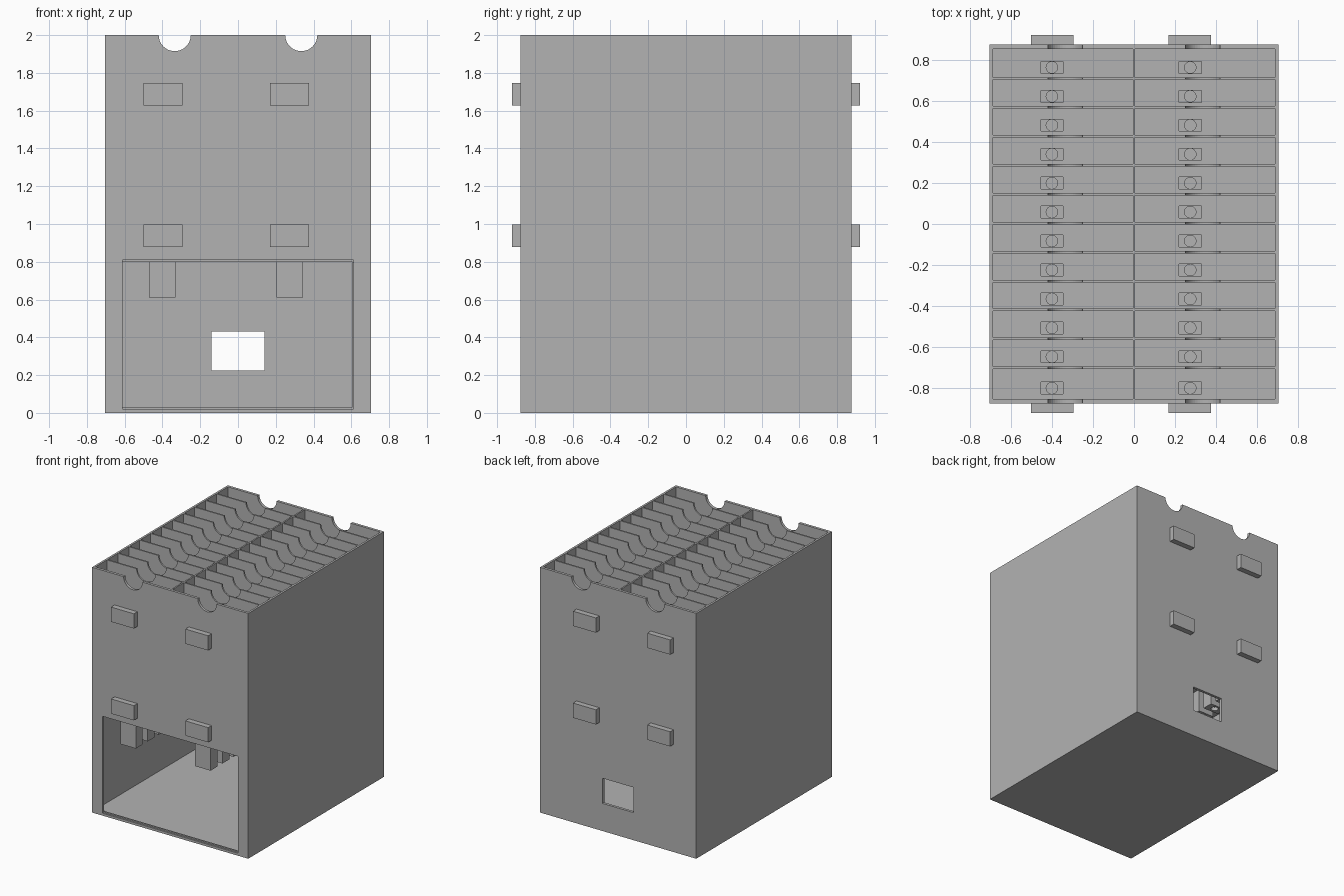
import bpy
from math import pi, cos, sin
from mathutils import Matrix

cube = bpy.data.objects.get("Cube")
if cube:
    bpy.data.objects.remove(cube, do_unlink=True)

grey = bpy.data.materials.new("light_grey")
grey.use_nodes = True
grey.diffuse_color = (0.45, 0.45, 0.45, 1)
grey.node_tree.nodes["Principled BSDF"].inputs["Base Color"].default_value = (0.45, 0.45, 0.45, 1)

# Main dimensions
W, D, H = 0.705, 0.875, 2.0          # half width, half depth, height
IN_X, IN_Y = 0.688, 0.853            # inner faces of the walls
CEILING, SLOT_FLOOR = 0.80, 0.82
NOTCH_X, NOTCH_R = 0.335, 0.085
POST_X = (-0.40, 0.274)
POST_BOTTOM = 0.61


def rect(x0, x1, y0, y1):
    return [(x0, y0), (x1, y0), (x1, y1), (x0, y1)]


def rect_at(x, y, hx, hy):
    return rect(x - hx, x + hx, y - hy, y + hy)


def circle(x, y, r, n=24):
    return [(x + r * cos(2 * pi * i / n), y + r * sin(2 * pi * i / n)) for i in range(n)]


def notched(x0, x1, z0, notches):
    """Upright panel outline with half-round finger notches in its top edge."""
    pts = [(x0, H), (x0, z0), (x1, z0), (x1, H)]
    for c in sorted(notches, reverse=True):
        pts += [(c + NOTCH_R * cos(pi * i / 20), H - NOTCH_R * sin(pi * i / 20))
                for i in range(21)]
    return pts


def plate(name, loops, lo, hi, axis="z"):
    """Outline with optional holes, extruded from lo to hi along z or y."""
    curve = bpy.data.curves.new(name, "CURVE")
    curve.dimensions = "2D"
    curve.fill_mode = "BOTH"
    curve.extrude = (hi - lo) / 2
    for loop in loops:
        spline = curve.splines.new("POLY")
        spline.points.add(len(loop) - 1)
        for point, (u, v) in zip(spline.points, loop):
            point.co = (u, v, 0, 1)
        spline.use_cyclic_u = True
    temp = bpy.data.objects.new(name + "_outline", curve)
    bpy.context.collection.objects.link(temp)
    graph = bpy.context.evaluated_depsgraph_get()
    mesh = bpy.data.meshes.new_from_object(temp.evaluated_get(graph))
    bpy.data.objects.remove(temp, do_unlink=True)
    bpy.data.curves.remove(curve)
    mid = (lo + hi) / 2
    if axis == "z":
        mesh.transform(Matrix.Translation((0, 0, mid)))
    else:
        mesh.transform(Matrix.Translation((0, mid, 0)) @ Matrix.Rotation(pi / 2, 4, "X"))
    mesh.shade_flat()
    mesh.materials.clear()
    mesh.materials.append(grey)
    obj = bpy.data.objects.new(name, mesh)
    bpy.context.collection.objects.link(obj)
    return obj


# Outer shell
outline = notched(-W, W, 0, (-NOTCH_X, NOTCH_X))
plate("front_wall", [outline, rect(-0.612, 0.612, 0.02, 0.81)], -D, -IN_Y, "y")
plate("back_wall", [outline, rect(-0.14, 0.14, 0.225, 0.43)], IN_Y, D, "y")
plate("left_wall", [rect(IN_X, W, -IN_Y, IN_Y)], 0, H)
plate("right_wall", [rect(-W, -IN_X, -IN_Y, IN_Y)], 0, H)
plate("base", [rect(-IN_X, IN_X, -IN_Y, IN_Y)], 0, 0.02)

# Thin stops around the front opening
plate("sill_lip", [rect(-0.612, 0.612, 0.02, 0.03)], -0.862, -IN_Y, "y")
plate("side_lip", [rect(0.605, 0.612, 0.03, CEILING)], -0.862, -IN_Y, "y")

# Slot dividers
plate("centre_divider", [rect(-0.006, 0.006, -IN_Y, IN_Y)], SLOT_FLOOR, H)
pitch = 0.141
for i in range(11):
    y = 0.709 - pitch * i
    for side, sign in (("left", 1), ("right", -1)):
        x0, x1 = sorted((sign * 0.006, sign * IN_X))
        plate(f"{side}_divider_{i + 1}",
              [notched(x0, x1, SLOT_FLOOR, (sign * NOTCH_X,))],
              y - 0.006, y + 0.006, "y")

# Slot floor with a socket for every slot
rows = [0.763 - pitch * i for i in range(11)] + [-0.80]
sockets = [(x, y) for x in POST_X for y in rows]
plate("slot_floor",
      [rect(-IN_X, IN_X, -IN_Y, IN_Y)] + [rect_at(x, y, 0.054, 0.029) for x, y in sockets],
      CEILING, SLOT_FLOOR)

# Hanging socket posts: rectangular pocket above, round hole at the bottom
for n, (x, y) in enumerate(sockets, 1):
    outer = rect(x - 0.07, x + 0.07, max(y - 0.045, -IN_Y), y + 0.043)
    plate(f"socket_post_{n}", [outer, rect_at(x, y, 0.054, 0.029)], POST_BOTTOM + 0.03, CEILING)
    plate(f"socket_bottom_{n}", [outer, circle(x, y, 0.028)], POST_BOTTOM, POST_BOTTOM + 0.03)

# Mounting tabs on the front and back
for face, y0, y1 in (("front", -0.92, -D), ("back", D, 0.92)):
    for level, z in (("lower", 0.938), ("upper", 1.687)):
        for side, x in (("right", -0.398), ("left", 0.272)):
            plate(f"{face}_{level}_{side}_tab", [rect_at(x, z, 0.103, 0.06)], y0, y1, "y")
